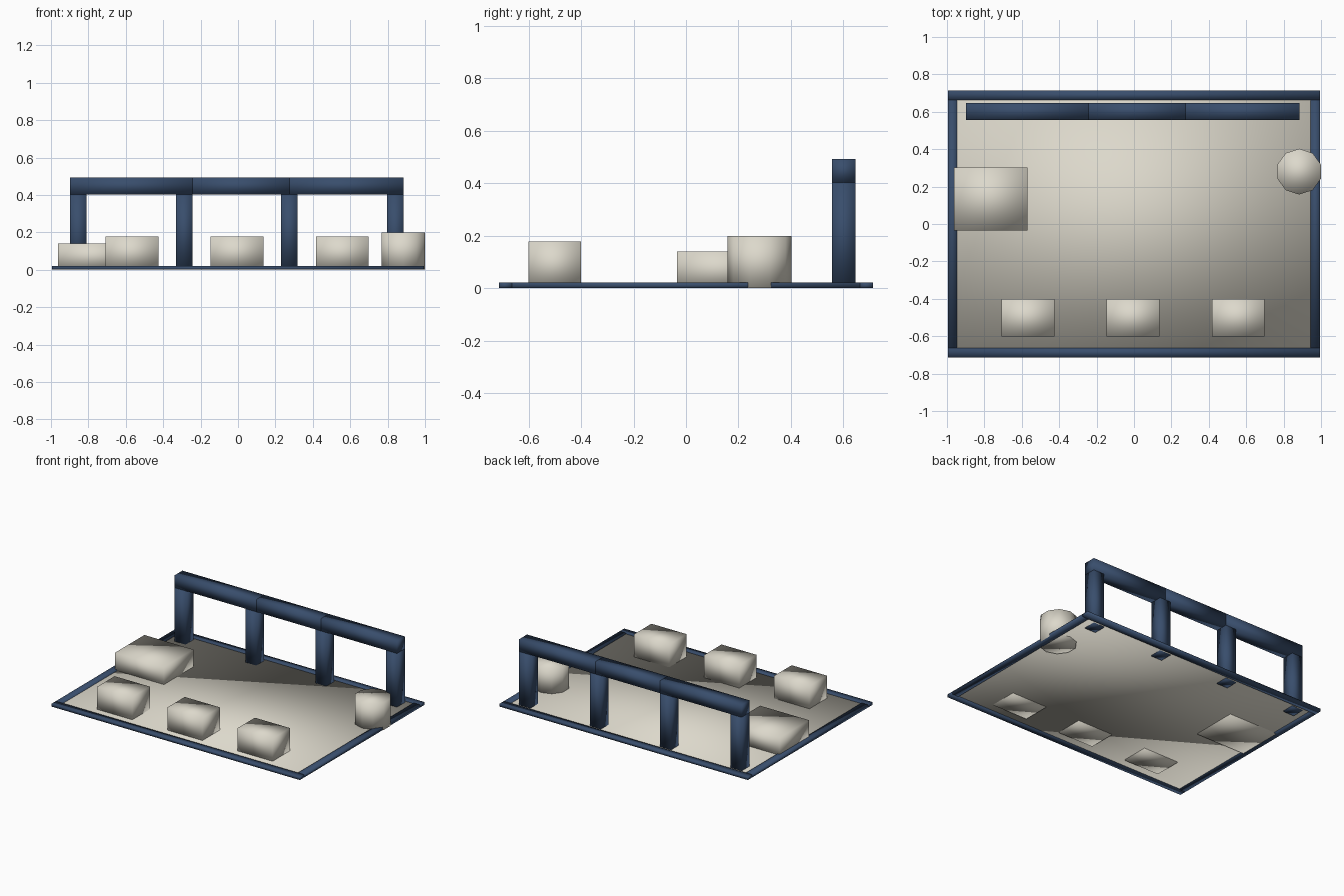
import bpy
import math

if "Cube" in bpy.data.objects:
    bpy.data.objects.remove(bpy.data.objects["Cube"], do_unlink=True)


def material(name, rgb):
    mat = bpy.data.materials.new(name)
    mat.use_nodes = True
    mat.diffuse_color = (*rgb, 1)
    mat.node_tree.nodes["Principled BSDF"].inputs["Base Color"].default_value = (*rgb, 1)
    return mat


navy = material("navy blue", (0.04, 0.075, 0.15))
cream = material("warm cream", (0.72, 0.69, 0.60))


def finish(name, mat):
    # Soft normals run over all edges, as on the simple rounded-looking blocks
    obj = bpy.context.object
    obj.name = obj.data.name = name
    obj.data.materials.append(mat)
    bpy.ops.object.shade_smooth()
    return obj


def block(name, xs, ys, zs, mat):
    """Box spanning the given (low, high) ranges."""
    spans = (xs, ys, zs)
    bpy.ops.mesh.primitive_cube_add(size=1, location=[(a + b) / 2 for a, b in spans])
    obj = bpy.context.object
    size = [b - a for a, b in spans]
    for v in obj.data.vertices:
        v.co = [c * s for c, s in zip(v.co, size)]
    return finish(name, mat)


# Floor slab and its low border
half_x, half_y, rim, rim_top = 0.995, 0.713, 0.05, 0.021
block("floor", (-0.97, 0.97), (-0.69, 0.69), (0.005, 0.014), cream)
for name, s in (("front", -1), ("back", 1)):
    ys = sorted((s * half_y, s * (half_y - rim)))
    block(name + "_border", (-half_x, half_x), ys, (0, rim_top), navy)
for name, s in (("right", -1), ("left", 1)):
    xs = sorted((s * half_x, s * (half_x - rim)))
    block(name + "_border", xs, (rim - half_y, half_y - rim), (0, rim_top), navy)

# Rear frame: four posts carrying a beam in three lengths
frame_y, beam_low, beam_top, post_width = (0.556, 0.646), 0.403, 0.492, 0.088
post_starts = (-0.898, -0.331, 0.231, 0.797)
for i, x in enumerate(post_starts):
    block(f"post_{i + 1}", (x, x + post_width), frame_y, (0, beam_low), navy)
joints = (post_starts[0], post_starts[1] + post_width,
          post_starts[2] + post_width / 2, post_starts[3] + post_width)
for i in range(3):
    block(f"beam_{i + 1}", joints[i:i + 2], frame_y, (beam_low, beam_top), navy)

# Three equal blocks in a row along the front
for i, x in enumerate((-0.567, -0.005, 0.557)):
    block(f"front_block_{i + 1}", (x - 0.141, x + 0.141), (-0.601, -0.401),
          (0, 0.178), cream)

# Wide low block at the right side, drum at the left side
block("low_block", (-0.962, -0.57), (-0.034, 0.302), (0, 0.14), cream)
bpy.ops.mesh.primitive_cylinder_add(vertices=10, radius=0.1225, depth=0.198,
                                    location=(0.883, 0.28, 0.099))
finish("drum", cream)
